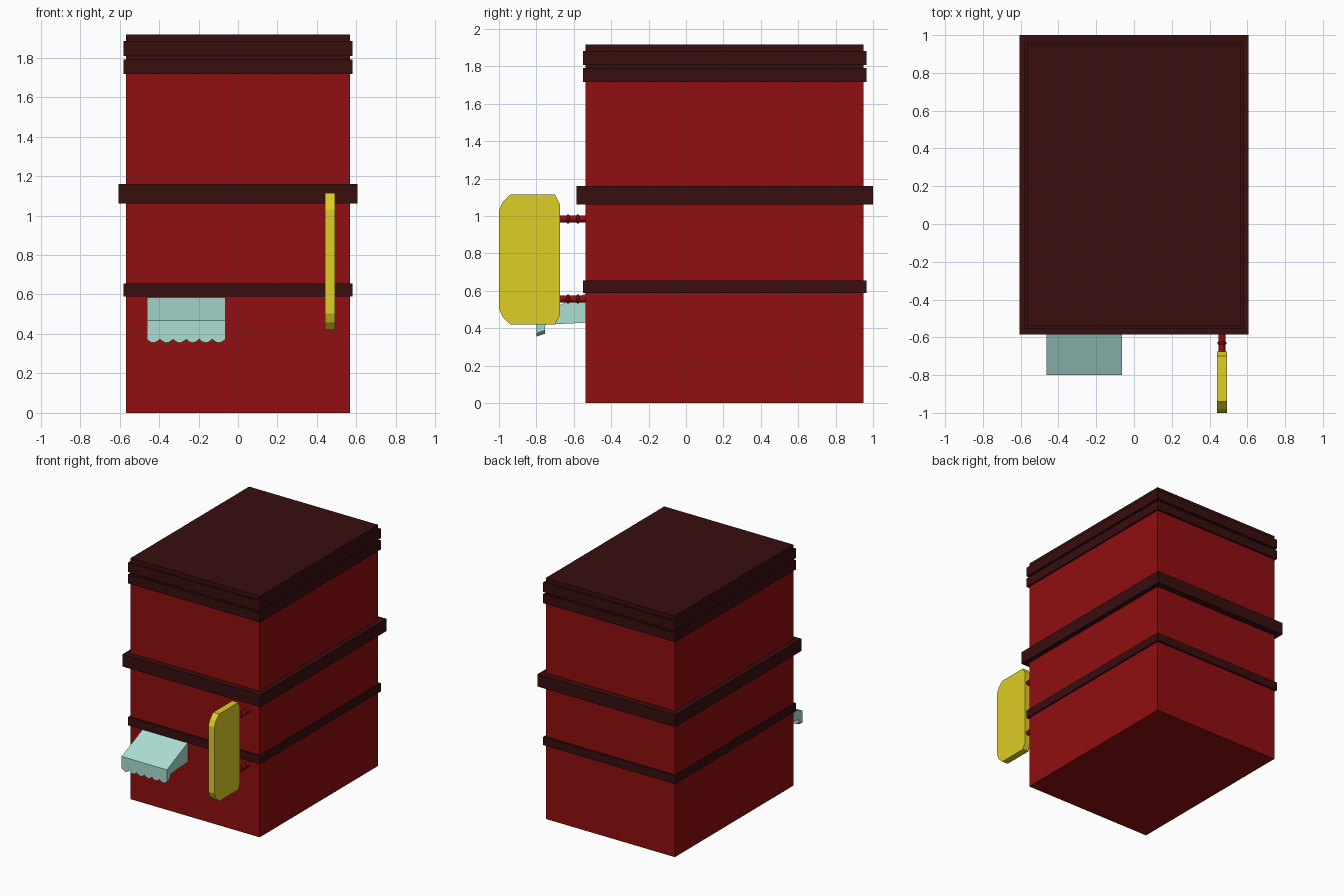
import bpy, bmesh, math

if "Cube" in bpy.data.objects:
    bpy.data.objects.remove(bpy.data.objects["Cube"])


def mat(name, rgb):
    m = bpy.data.materials.new(name)
    m.diffuse_color = (*rgb, 1)
    m.use_nodes = True
    m.node_tree.nodes["Principled BSDF"].inputs["Base Color"].default_value = m.diffuse_color
    return m


RED = mat("wall red", (0.28, 0.0044, 0.005))
DARK = mat("dark trim", (0.04, 0.0044, 0.0046))
YELLOW = mat("sign yellow", (0.73, 0.62, 0.019))
TEAL = mat("awning teal", (0.41, 0.73, 0.66))


def finish(name, bm, material):
    bmesh.ops.recalc_face_normals(bm, faces=bm.faces[:])
    me = bpy.data.meshes.new(name)
    bm.to_mesh(me)
    bm.free()
    me.materials.append(material)
    ob = bpy.data.objects.new(name, me)
    bpy.context.collection.objects.link(ob)
    return ob


def loft(name, rings, material):
    """Skin a list of matching closed rings and cap both ends."""
    bm = bmesh.new()
    vs = [[bm.verts.new(p) for p in r] for r in rings]
    n = len(rings[0])
    for a, b in zip(vs, vs[1:]):
        for i in range(n):
            j = (i + 1) % n
            bm.faces.new((a[i], a[j], b[j], b[i]))
    bm.faces.new(vs[0])
    bm.faces.new(vs[-1])
    return finish(name, bm, material)


def box(name, hx, y0, y1, z0, z1, material):
    rect = [(-hx, y0), (hx, y0), (hx, y1), (-hx, y1)]
    return loft(name, [[(x, y, z) for x, y in rect] for z in (z0, z1)], material)


# building body and roof block
box("building_walls", 0.567, -0.537, 0.949, 0, 1.75, RED)
box("roof_block", 0.567, -0.537, 0.949, 1.75, 1.916, DARK)

# trim bands around the building
for name, hx, y0, y1, z0, z1 in (
        ("lower_band", 0.58, -0.552, 0.964, 0.589, 0.655),
        ("middle_band", 0.605, -0.585, 1.0, 1.062, 1.16),
        ("cornice_lower", 0.58, -0.552, 0.964, 1.717, 1.79),
        ("cornice_upper", 0.58, -0.552, 0.964, 1.807, 1.883)):
    box(name, hx, y0, y1, z0, z1, DARK)

# hanging sign: plate with cut corners, larger at the outer edge
half = [(-0.675, 1.065), (-0.70, 1.114), (-0.94, 1.114), (-0.98, 1.075), (-1.0, 1.03)]
outline = half + [(y, 1.534 - z) for y, z in reversed(half)]
loft("sign_plate", [[(x, y, z) for y, z in outline] for x in (0.44, 0.492)], YELLOW)

# sign brackets: rods with raised collars
rod = [(-0.52, 0.018), (-0.57, 0.018), (-0.573, 0.023), (-0.583, 0.023), (-0.586, 0.018),
       (-0.622, 0.018), (-0.625, 0.023), (-0.635, 0.023), (-0.638, 0.018), (-0.69, 0.018)]
for name, zc in (("upper_bracket", 0.984), ("lower_bracket", 0.556)):
    rings = [[(0.466 + r * math.cos(k * math.tau / 12), y, zc + r * math.sin(k * math.tau / 12))
              for k in range(12)] for y, r in rod]
    loft(name, rings, RED)

# awning: sloped canopy with a scalloped front valance
X0, X1, SCALLOPS, STEPS = -0.462, -0.064, 6, 6
rings = []
for i in range(SCALLOPS * STEPS + 1):
    x = X0 + (X1 - X0) * i / (SCALLOPS * STEPS)
    drop = 0.018 * abs(math.sin(math.pi * i / STEPS))
    rings.append([(x, y, z) for y, z in (
        (-0.53, 0.588), (-0.80, 0.468), (-0.80, 0.373 - drop),
        (-0.755, 0.388 - drop), (-0.755, 0.418), (-0.53, 0.43))])
loft("awning", rings, TEAL)
